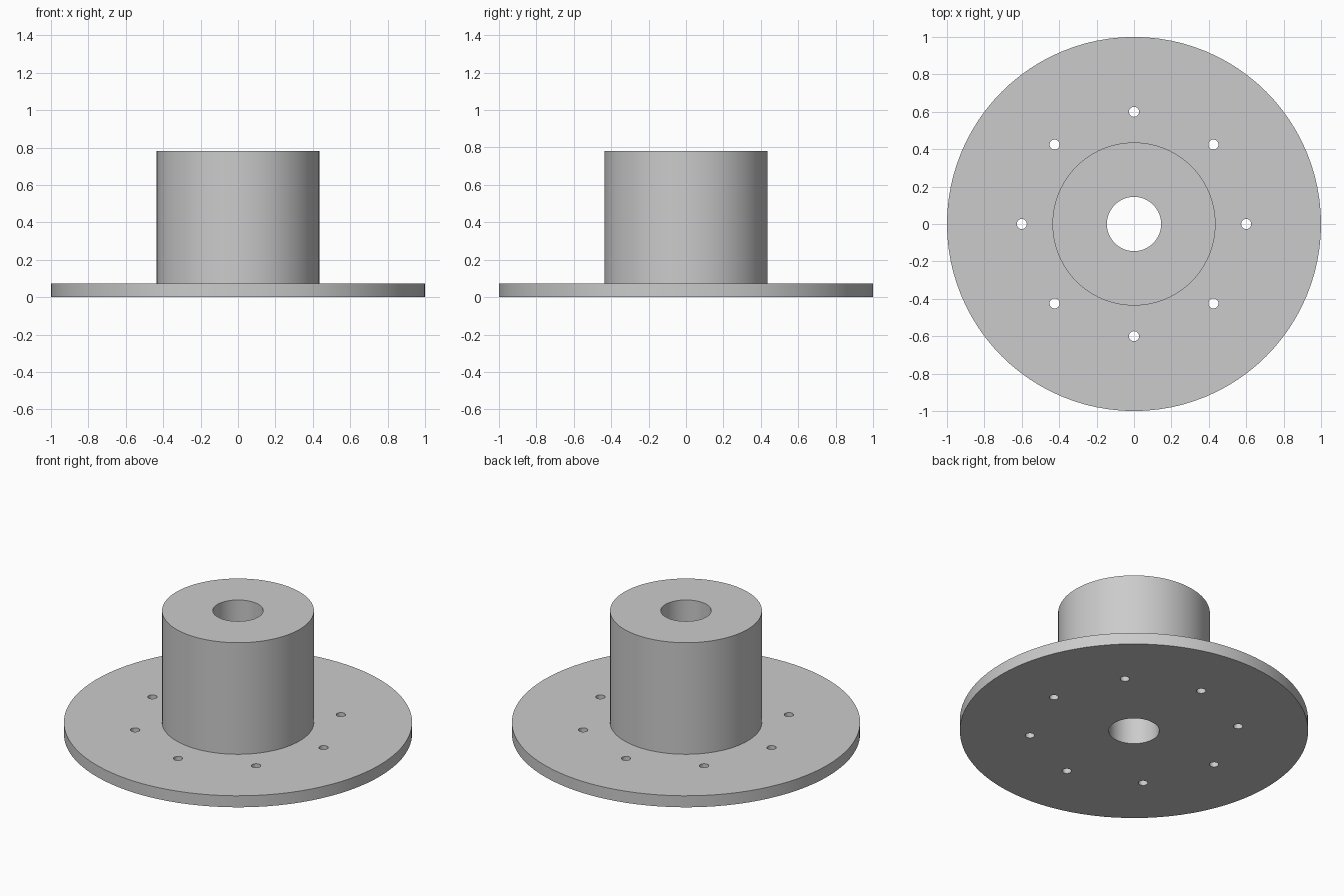
import bpy
import bmesh
from math import cos, sin, pi, radians
from mathutils import Matrix

FLANGE_R, FLANGE_H = 1.0, 0.073
HUB_R, HUB_TOP = 0.436, 0.78
BORE_R = 0.145
BOLT_CIRCLE, BOLT_R, BOLT_COUNT = 0.6, 0.027, 8

default = bpy.data.objects.get("Cube")
if default:
    bpy.data.objects.remove(default, do_unlink=True)

steel = bpy.data.materials.new("plain grey metal")
steel.use_nodes = True
grey = (0.6, 0.6, 0.6, 1.0)
steel.diffuse_color = grey
steel.node_tree.nodes["Principled BSDF"].inputs["Base Color"].default_value = grey


def make_object(name, bm):
    bmesh.ops.recalc_face_normals(bm, faces=bm.faces)
    mesh = bpy.data.meshes.new(name)
    bm.to_mesh(mesh)
    bm.free()
    mesh.materials.append(steel)
    obj = bpy.data.objects.new(name, mesh)
    bpy.context.collection.objects.link(obj)
    return obj


def lathe(name, profile, steps):
    """Revolve a closed (radius, height) profile around z."""
    bm = bmesh.new()
    verts = [bm.verts.new((r, 0, z)) for r, z in profile]
    edges = [bm.edges.new((v, verts[i - 1])) for i, v in enumerate(verts)]
    bmesh.ops.spin(bm, geom=verts + edges, cent=(0, 0, 0), axis=(0, 0, 1),
                   angle=2 * pi, steps=steps, use_merge=True)
    bmesh.ops.remove_doubles(bm, verts=bm.verts, dist=0.0001)
    return make_object(name, bm)


# Round flange, hub and through bore as one turned part
body = lathe("flanged_hub", [
    (BORE_R, 0), (FLANGE_R, 0), (FLANGE_R, FLANGE_H),
    (HUB_R, FLANGE_H), (HUB_R, HUB_TOP), (BORE_R, HUB_TOP)], 96)

# Ring of drill pins for the bolt holes
bm = bmesh.new()
for i in range(BOLT_COUNT):
    a = 2 * pi * i / BOLT_COUNT
    place = Matrix.Translation((BOLT_CIRCLE * cos(a), BOLT_CIRCLE * sin(a), FLANGE_H / 2))
    bmesh.ops.create_cone(bm, cap_ends=True, segments=24, radius1=BOLT_R,
                          radius2=BOLT_R, depth=FLANGE_H * 3, matrix=place)
drills = make_object("bolt_hole_cutter", bm)
drills.hide_render = True

# Drill the holes, then drop the cutter
cut = body.modifiers.new("bolt holes", "BOOLEAN")
cut.operation = "DIFFERENCE"
cut.solver = "EXACT"
cut.object = drills
bpy.ops.object.select_all(action="DESELECT")
body.select_set(True)
bpy.context.view_layer.objects.active = body
bpy.ops.object.modifier_apply(modifier=cut.name)
bpy.data.objects.remove(drills, do_unlink=True)

bpy.ops.object.shade_smooth_by_angle(angle=radians(30))
